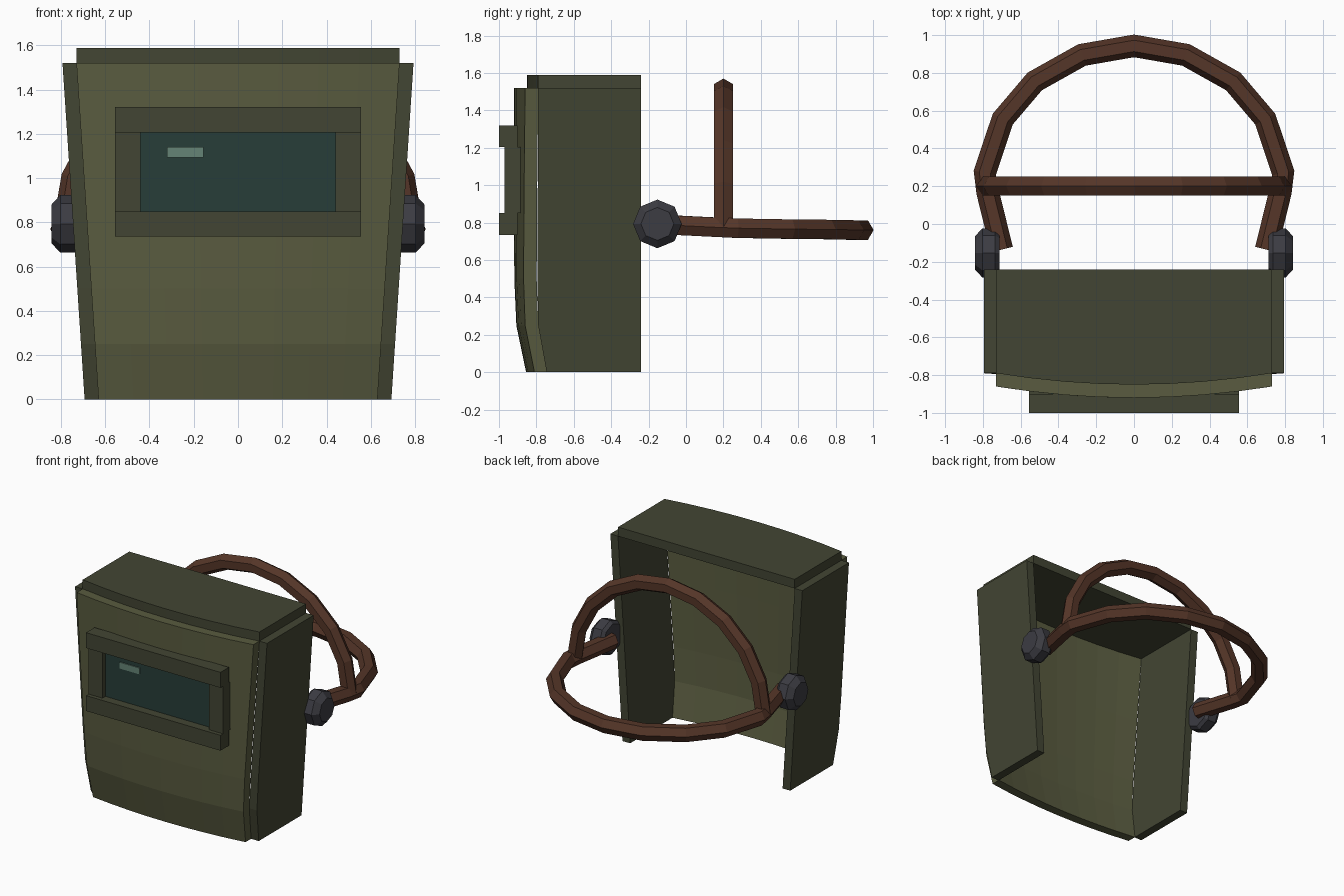
import bpy, bmesh
from math import sin, cos, pi, radians
from mathutils import Vector

if "Cube" in bpy.data.objects:
    bpy.data.objects.remove(bpy.data.objects["Cube"])


def material(name, rgb):
    m = bpy.data.materials.new(name)
    m.diffuse_color = (*rgb, 1)
    m.use_nodes = True
    m.node_tree.nodes["Principled BSDF"].inputs["Base Color"].default_value = m.diffuse_color
    return m


OLIVE = material("olive", (0.10, 0.105, 0.05))
DARK = material("dark_olive", (0.055, 0.06, 0.033))
BROWN = material("leather", (0.09, 0.036, 0.021))
GREY = material("knob_grey", (0.045, 0.045, 0.055))
GLASS = material("dark_glass", (0.02, 0.047, 0.04))
SHINE = material("glint", (0.13, 0.23, 0.18))


def finish(bm, name, mat):
    bmesh.ops.recalc_face_normals(bm, faces=bm.faces[:])
    me = bpy.data.meshes.new(name)
    bm.to_mesh(me)
    bm.free()
    me.materials.append(mat)
    ob = bpy.data.objects.new(name, me)
    bpy.context.collection.objects.link(ob)
    return ob


def thicken(bm, offset):
    """Extrude every face by an offset to make a closed slab."""
    r = bmesh.ops.extrude_face_region(bm, geom=bm.faces[:], use_keep_orig=True)
    vs = [g for g in r["geom"] if isinstance(g, bmesh.types.BMVert)]
    bmesh.ops.translate(bm, vec=offset, verts=vs)


def slab(name, points, offset, mat):
    bm = bmesh.new()
    bm.faces.new([bm.verts.new(p) for p in points])
    thicken(bm, offset)
    return finish(bm, name, mat)


def box(name, x0, x1, y0, y1, z0, z1, mat):
    return slab(name, [(x0, y0, z0), (x1, y0, z0), (x1, y0, z1), (x0, y0, z1)],
                (0, y1 - y0, 0), mat)


def loft(name, rings, mat):
    """Skin a list of point rings and cap both ends."""
    bm = bmesh.new()
    rs = [[bm.verts.new(p) for p in ring] for ring in rings]
    n = len(rs[0])
    for a, b in zip(rs, rs[1:]):
        for i in range(n):
            j = (i + 1) % n
            bm.faces.new((a[i], a[j], b[j], b[i]))
    bm.faces.new(rs[0])
    bm.faces.new(rs[-1])
    return finish(bm, name, mat)


def tube(name, path, up, r, mat, sides=6):
    """Low-poly tube along a path; 'up' is the normal of the path's plane."""
    path = [Vector(p) for p in path]
    up = Vector(up)
    rings = []
    for i, p in enumerate(path):
        t = (path[min(i + 1, len(path) - 1)] - path[max(i - 1, 0)]).normalized()
        out = t.cross(up).normalized()
        rings.append([p + r * (cos(2 * pi * k / sides) * out + sin(2 * pi * k / sides) * up)
                      for k in range(sides)])
    return loft(name, rings, mat)


def half_width(z):
    return 0.63 + 0.10 * z / 1.52


# Front shield: bowed across, bent back at the chin
N = 8
rows = [(0, -0.855), (0.25, -0.907), (0.5, -0.918), (1.0, -0.92), (1.52, -0.92)]
bm = bmesh.new()
grid = []
for z, y in rows:
    xs = [half_width(z) * (2 * i / N - 1) for i in range(N + 1)]
    grid.append([bm.verts.new((x, y + 0.06 * (x / 0.73) ** 2, z)) for x in xs])
for a, b in zip(grid, grid[1:]):
    for i in range(N):
        bm.faces.new((a[i], a[i + 1], b[i + 1], b[i]))
thicken(bm, (0, 0.07, 0))
finish(bm, "front_shield", OLIVE)

# Top plate with bowed front edge
arc = [0.73 * (2 * i / N - 1) for i in range(N + 1)]
pts = [(x, -0.85 + 0.06 * (x / 0.73) ** 2, 1.52) for x in arc]
slab("top_plate", pts + [(0.73, -0.24, 1.52), (-0.73, -0.24, 1.52)], (0, 0, 0.068), DARK)

# Tapered side plates
side = [(-0.24, 0), (-0.745, 0), (-0.79, 0.25), (-0.795, 0.5), (-0.79, 1.52), (-0.24, 1.52)]
for s, tag in ((-1, "left"), (1, "right")):
    slab(tag + "_side_plate", [(s * half_width(z), y, z) for y, z in side],
         (s * 0.063, 0, 0), DARK)

# Window frame, lens and glint
box("frame_top", -0.555, 0.555, -1.0, -0.90, 1.205, 1.32, DARK)
box("frame_bottom", -0.555, 0.555, -1.0, -0.90, 0.735, 0.85, DARK)
for s, tag in ((-1, "left"), (1, "right")):
    box("frame_" + tag, s * 0.44, s * 0.555, -0.97, -0.88, 0.85, 1.205, DARK)
box("lens", -0.44, 0.44, -0.935, -0.89, 0.85, 1.205, GLASS)
box("lens_glint", -0.32, -0.155, -0.942, -0.93, 1.093, 1.14, SHINE)

# Headband around the back of the head
half = [(0.70, -0.135, 0.79), (0.775, 0.17, 0.775), (0.79, 0.27, 0.77), (0.695, 0.555, 0.765),
        (0.525, 0.755, 0.763), (0.275, 0.895, 0.76)]
band = half + [(0, 0.943, 0.76)] + [(-x, y, z) for x, y, z in reversed(half)]
tube("headband", band, (0, 0, 1), 0.06, BROWN)

# Strap over the crown
crown = [(0.78 * cos(radians(a)), 0.2, 0.77 + 0.742 * sin(radians(a))) for a in range(0, 181, 18)]
tube("crown_strap", crown, (0, 1, 0), 0.058, BROWN)

# Octagonal pivot knobs
for s, tag in ((-1, "left"), (1, "right")):
    rings = [[(s * x, -0.153 + r * cos(k * pi / 4), 0.793 + r * sin(k * pi / 4)) for k in range(8)]
             for x, r in ((0.712, 0.11), (0.735, 0.13), (0.803, 0.13), (0.842, 0.088))]
    loft(tag + "_pivot_knob", rings, GREY)
